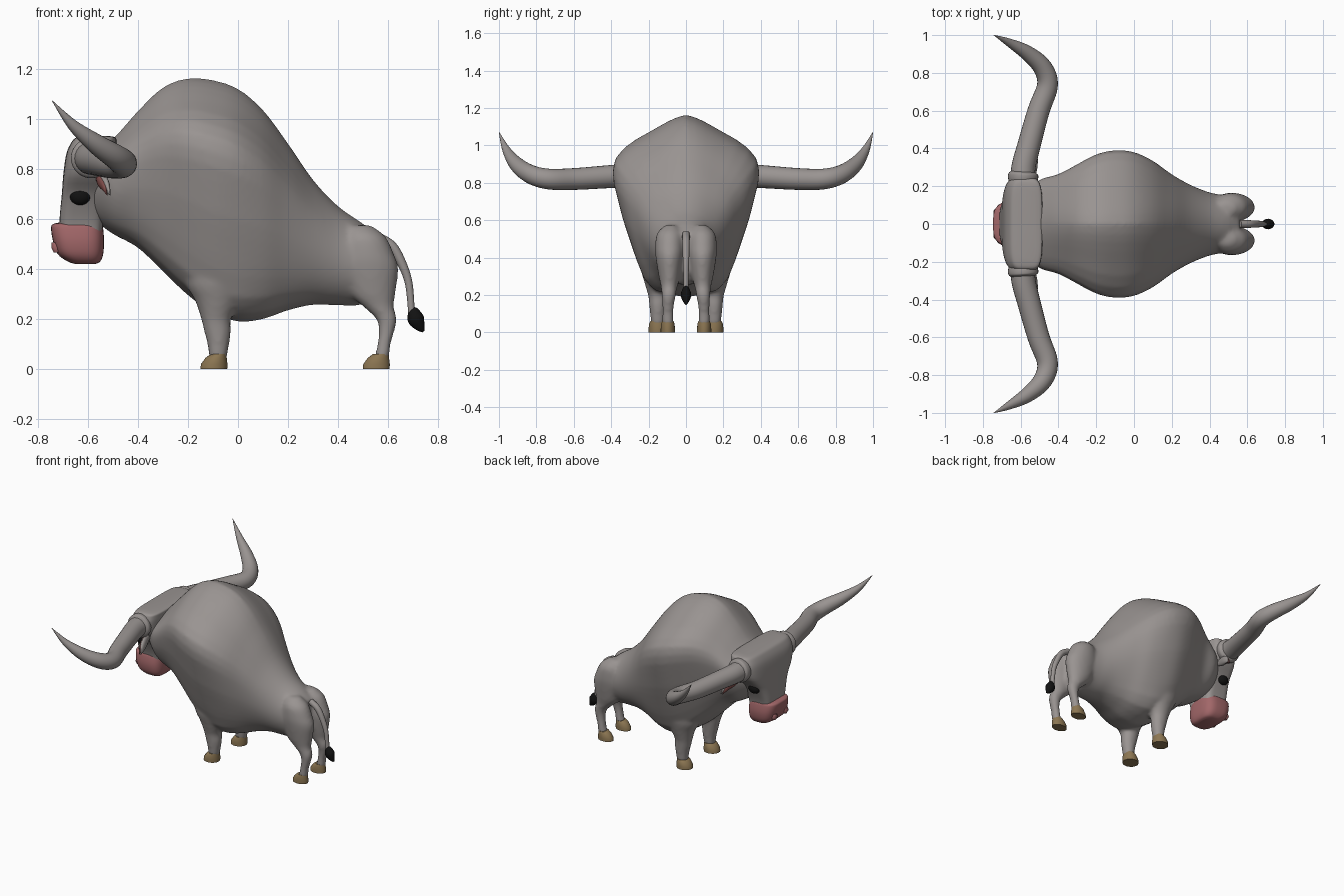
import bpy, bmesh, math
from mathutils import Vector

if "Cube" in bpy.data.objects:
    bpy.data.objects.remove(bpy.data.objects["Cube"])


def material(name, rgb):
    m = bpy.data.materials.new(name)
    m.diffuse_color = (*rgb, 1)
    m.use_nodes = True
    m.node_tree.nodes["Principled BSDF"].inputs["Base Color"].default_value = m.diffuse_color
    return m


GREY = material("grey_hide", (0.32, 0.295, 0.285))
PINK = material("pink_muzzle", (0.36, 0.135, 0.14))
TAN = material("tan_hoof", (0.26, 0.18, 0.085))
BLACK = material("black", (0.006, 0.006, 0.006))
RED = material("dark_red_ear", (0.22, 0.075, 0.07))


def spline(rows, n=5):
    """Smooth interpolation through rows of numbers."""
    out = []
    for i in range(len(rows) - 1):
        a, b, c, d = (rows[max(i - 1, 0)], rows[i], rows[i + 1],
                      rows[min(i + 2, len(rows) - 1)])
        for j in range(n):
            t = j / n
            out.append([0.5 * (2 * q + (r - p) * t + (2 * p - 5 * q + 4 * r - s) * t * t
                               + (3 * q - p - 3 * r + s) * t ** 3)
                        for p, q, r, s in zip(a, b, c, d)])
    return out + [list(rows[-1])]


def loft(bm, rings):
    vs = [[bm.verts.new(p) for p in r] for r in rings]
    n = len(vs[0])
    for a, b in zip(vs, vs[1:]):
        for i in range(n):
            bm.faces.new((a[i], a[(i + 1) % n], b[(i + 1) % n], b[i]))
    bm.faces.new(vs[0])
    bm.faces.new(vs[-1])


def stack(bm, rows, p=2, side=1, n=32):
    """Horizontal sections: z, front x, back x, centre y, half width y."""
    rings = []
    for z, x0, x1, cy, w in rows:
        ring = []
        for i in range(n):
            a = 2 * math.pi * i / n
            c, s = math.cos(a), math.sin(a)
            ring.append(((x0 + x1) / 2 + (x1 - x0) / 2 * math.copysign(abs(c) ** (2 / p), c),
                         side * (cy + w * math.copysign(abs(s) ** (2 / p), s)), z))
        rings.append(ring)
    loft(bm, rings)


def tube(bm, rows, ref, n=20, flat=1.0):
    """Round section swept along a path: x, y, z, radius."""
    pts = [Vector(r[:3]) for r in rows]
    rings = []
    for i, c in enumerate(pts):
        t = (pts[min(i + 1, len(pts) - 1)] - pts[max(i - 1, 0)]).normalized()
        u = t.cross(Vector(ref)).normalized()
        v = t.cross(u)
        rings.append([c + rows[i][3] * (math.cos(2 * math.pi * k / n) * u
                                        + flat * math.sin(2 * math.pi * k / n) * v)
                      for k in range(n)])
    loft(bm, rings)


def finish(bm, name, mat, mirror=False, sharp=60):
    bmesh.ops.recalc_face_normals(bm, faces=bm.faces)
    me = bpy.data.meshes.new(name)
    bm.to_mesh(me)
    bm.free()
    me.materials.append(mat)
    for f in me.polygons:
        f.use_smooth = True
    me.set_sharp_from_angle(angle=math.radians(sharp))
    ob = bpy.data.objects.new(name, me)
    bpy.context.collection.objects.link(ob)
    if mirror:
        ob.modifiers.new("mirror", "MIRROR").use_axis = (False, True, False)
    return ob


# Body: cross sections along x, crested at the hump and rounder at the rump
PROFILE = [(0, 0), (.01, .2), (.04, .45), (.1, .58), (.21, .69), (.42, .86), (.625, .985),
           (.71, 1), (.76, .96), (.83, .8), (.896, .52), (.95, .3), (.98, .16), (1, 0)]


def profile(t):
    for (t0, y0), (t1, y1) in zip(PROFILE, PROFILE[1:]):
        if t <= t1:
            return y0 + (y1 - y0) * (t - t0) / (t1 - t0)
    return 0


# x, top, bottom, half width, roundness
body_rows = [(-.58, .88, .60, .17, .6), (-.5, .92, .54, .24, .5), (-.4, 1.03, .485, .27, .3),
             (-.3, 1.125, .39, .32, .1), (-.2, 1.162, .295, .37, 0), (-.1, 1.155, .225, .392, 0),
             (0, 1.12, .19, .382, 0), (.1, 1.035, .20, .34, .2), (.2, .9, .235, .27, .5),
             (.3, .755, .257, .21, .8), (.4, .65, .255, .167, 1), (.5, .58, .26, .145, 1),
             (.56, .53, .33, .10, 1)]
bm = bmesh.new()
rings = []
for x, top, bot, w, k in spline(body_rows, 4):
    ring = []
    for i in range(48):
        a = 2 * math.pi * i / 48
        t = (1 - math.cos(a)) / 2
        y = (1 - k) * profile(t) + k * abs(math.sin(a))
        ring.append((x, math.copysign(w * y, math.sin(a)), bot + (top - bot) * t))
    rings.append(ring)
loft(bm, rings)

# Legs, fused into the body
front_leg = [(.04, -.115, -.045, .15, .036), (.1, -.122, -.035, .15, .042),
             (.15, -.135, -.028, .15, .047), (.2, -.147, -.028, .15, .053),
             (.27, -.17, .005, .155, .068), (.36, -.21, .05, .16, .085), (.5, -.18, .04, .18, .06)]
hind_leg = [(.04, .543, .603, .097, .032), (.1, .556, .61, .097, .03), (.15, .562, .624, .095, .032),
            (.2, .552, .634, .092, .038), (.25, .5, .622, .09, .045), (.3, .45, .628, .088, .058),
            (.4, .41, .64, .088, .074), (.46, .41, .622, .088, .077), (.53, .42, .588, .086, .068),
            (.575, .44, .53, .08, .03)]
for s in (1, -1):
    stack(bm, spline(front_leg), side=s)
    stack(bm, spline(hind_leg), side=s)
body = finish(bm, "body_and_legs", GREY, sharp=180)
rm = body.modifiers.new("fuse", "REMESH")
rm.mode, rm.voxel_size, rm.use_smooth_shade = "VOXEL", 0.012, True
sm = body.modifiers.new("soften", "SMOOTH")
sm.factor, sm.iterations = 0.5, 6

# Hooves
for name, x, y in (("front_hooves", -.095, .15), ("hind_hooves", .553, .097)):
    bm = bmesh.new()
    r = .05 if x < 0 else .038
    stack(bm, [(0, x - .055, x + .052, y, r), (.02, x - .053, x + .053, y, r),
               (.045, x - .035, x + .05, y, r * .95), (.06, x - .015, x + .048, y, r * .8)])
    finish(bm, name, TAN, mirror=True, sharp=45)

# Head: broad brow tapering down to the muzzle
bm = bmesh.new()
stack(bm, spline([(.53, -.71, -.545, 0, .10), (.6, -.712, -.535, 0, .115),
                  (.7, -.703, -.515, 0, .16), (.78, -.697, -.49, 0, .225),
                  (.86, -.685, -.485, 0, .248), (.905, -.665, -.485, 0, .243),
                  (.925, -.645, -.49, 0, .23), (.931, -.61, -.52, 0, .19)], 4), p=4.5, n=48)
finish(bm, "head", GREY)

# Muzzle
bm = bmesh.new()
stack(bm, spline([(.42, -.65, -.57, 0, .06), (.43, -.68, -.55, 0, .09), (.46, -.72, -.538, 0, .112),
                  (.51, -.738, -.535, 0, .12), (.56, -.746, -.538, 0, .114),
                  (.578, -.74, -.545, 0, .105), (.585, -.715, -.56, 0, .08)], 4), p=3.2, n=48)
finish(bm, "muzzle", PINK)

# Nostril rims
bm = bmesh.new()
stack(bm, [(.465, -.735, -.71, .06, .012), (.485, -.745, -.71, .06, .022),
           (.505, -.744, -.71, .06, .014)], n=16)
finish(bm, "nostrils", PINK, mirror=True)

# Eyes
bm = bmesh.new()
bmesh.ops.create_uvsphere(bm, u_segments=24, v_segments=14, radius=1)
for v in bm.verts:
    v.co = Vector((-.63 + v.co.x * .041, .145 + v.co.y * .028, .69 + v.co.z * .035))
finish(bm, "eyes", BLACK, mirror=True)

# Horns with base collars
bm = bmesh.new()
tube(bm, spline([(-.59, .2, .845, .066), (-.585, .3, .84, .064), (-.555, .42, .832, .061),
                 (-.505, .6, .82, .058), (-.458, .735, .82, .055), (-.485, .83, .845, .05),
                 (-.565, .905, .898, .04), (-.66, .96, .975, .022), (-.742, 1.0, 1.072, .001)], 6),
     (0, 0, 1), 24)
finish(bm, "horns", GREY, mirror=True)
bm = bmesh.new()
tube(bm, spline([(-.587, .22, .843, .074), (-.587, .245, .843, .08), (-.586, .265, .842, .078),
                 (-.585, .278, .842, .062)], 4), (0, 0, 1), 28)
finish(bm, "horn_collars", GREY, mirror=True)

# Ears with red insides
for name, mat, dx, k in (("ears", GREY, 0, 1), ("inner_ears", RED, -.012, .7)):
    bm = bmesh.new()
    tube(bm, spline([(-.55 + dx, .19, .765, .018 * k), (-.54 + dx, .25, .75, .032 * k),
                     (-.525 + dx, .3, .73, .028 * k), (-.51 + dx, .345, .695, .002)], 4),
         (1, 0, 0), 16, flat=.5)
    finish(bm, name, mat, mirror=True)

# Tail and tuft
bm = bmesh.new()
tube(bm, spline([(.56, 0, .525, .02), (.615, 0, .49, .02), (.655, 0, .42, .018),
                 (.682, 0, .34, .015), (.693, 0, .22, .013)]), (0, 1, 0), 16)
finish(bm, "tail", GREY)
bm = bmesh.new()
tube(bm, spline([(.695, 0, .243, .01), (.70, 0, .232, .022), (.71, 0, .2, .033),
                 (.726, 0, .17, .021), (.74, 0, .15, .005)]), (0, 1, 0), 20, flat=.85)
finish(bm, "tail_tuft", BLACK)
